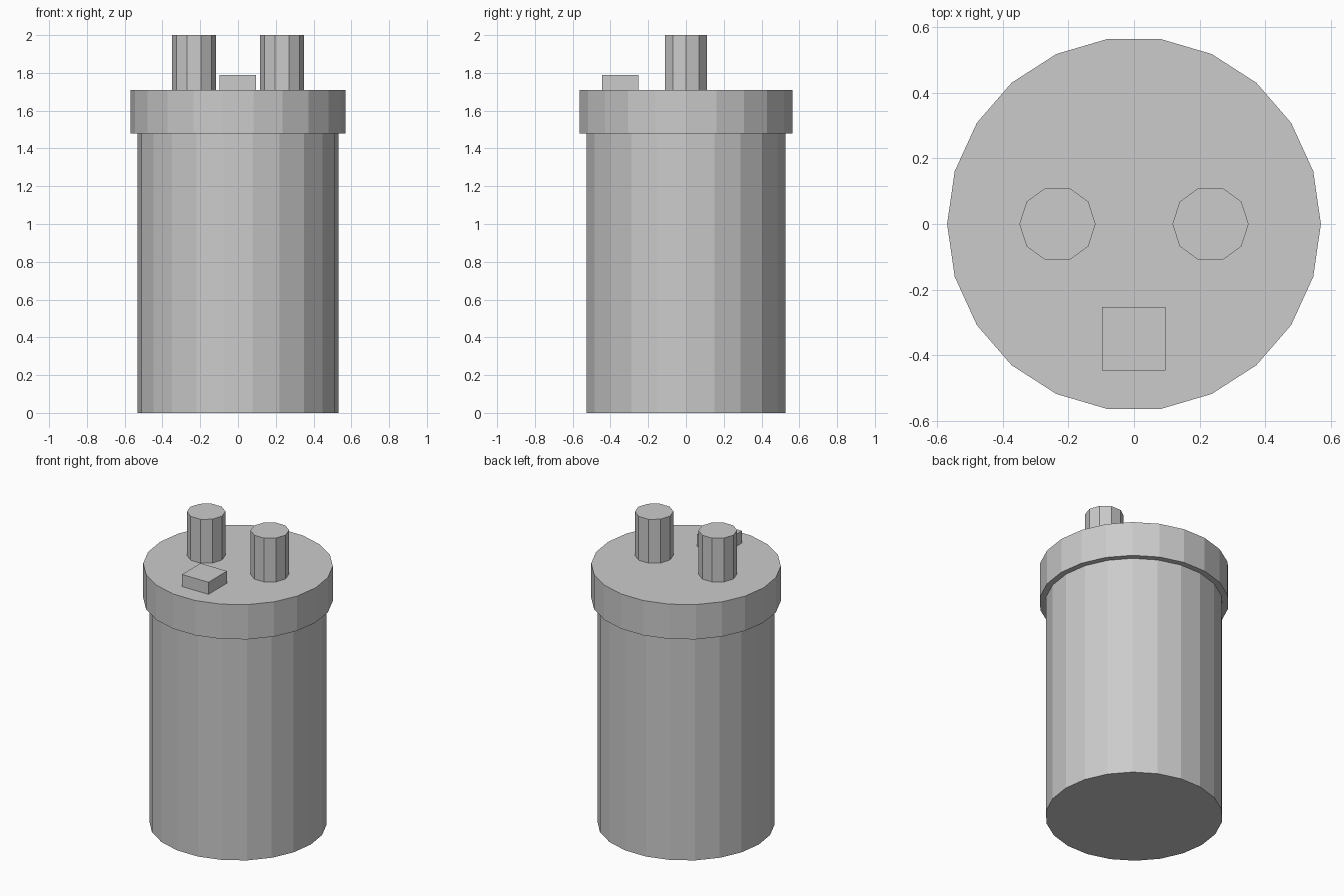
import bpy
import bmesh
from math import cos, sin, tau

if "Cube" in bpy.data.objects:
    bpy.data.objects.remove(bpy.data.objects["Cube"])


def prism(name, outline, z0, z1):
    """Closed flat-sided solid from a counter-clockwise outline."""
    bm = bmesh.new()
    base = bm.faces.new([bm.verts.new((x, y, z0)) for x, y in outline])
    top = bmesh.ops.extrude_face_region(bm, geom=[base], use_keep_orig=True)["geom"]
    for v in top:
        if isinstance(v, bmesh.types.BMVert):
            v.co.z = z1
    bmesh.ops.recalc_face_normals(bm, faces=bm.faces)
    mesh = bpy.data.meshes.new(name)
    bm.to_mesh(mesh)
    bm.free()
    obj = bpy.data.objects.new(name, mesh)
    bpy.context.collection.objects.link(obj)
    return obj


def ring(radius, sides, cx=0.0):
    return [(cx + radius * cos(tau * i / sides), radius * sin(tau * i / sides))
            for i in range(sides)]


# Canister and overhanging lid
prism("canister_body", ring(0.532, 22), 0.0, 1.48)
prism("lid", ring(0.569, 22), 1.48, 1.71)

# Two terminal posts
for side, x in (("left", -0.233), ("right", 0.233)):
    prism("terminal_post_" + side, ring(0.116, 10, x), 1.71, 2.0)

# Small block at the front of the lid
prism("lid_block", [(-0.098, -0.446), (0.096, -0.446), (0.096, -0.252), (-0.098, -0.252)],
      1.71, 1.79)
